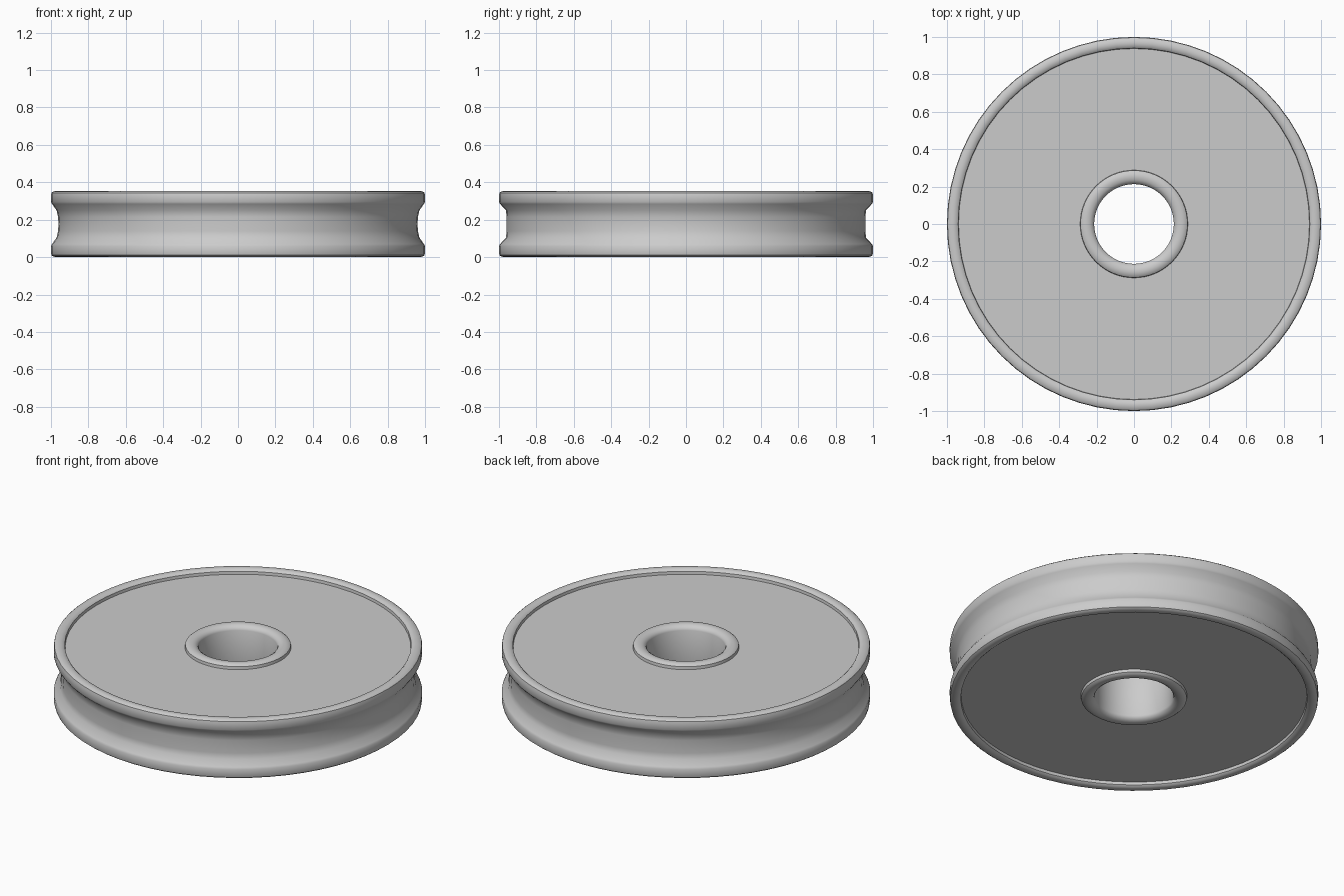
import bpy, bmesh, math

if "Cube" in bpy.data.objects:
    bpy.data.objects.remove(bpy.data.objects["Cube"])

SEG = 64
H = 0.354
MID = H / 2

# Upper half profile (radius, height): bore, hub ring, recessed web, rim, groove shoulder
upper = [(0.213, MID), (0.213, 0.327), (0.219, 0.340), (0.235, 0.351), (0.255, H),
         (0.275, 0.351), (0.286, 0.342), (0.288, 0.325),
         (0.938, 0.325), (0.940, 0.342), (0.950, 0.351), (0.968, H),
         (0.988, 0.351), (0.997, 0.344), (1.0, 0.330), (1.0, 0.295), (0.994, 0.284),
         (0.962, 0.250), (0.960, 0.215), (0.960, MID)]
# Mirror for the lower half, giving a closed section
lower = [(r, H - z) for r, z in reversed(upper[1:-1])]
profile = upper + lower


def revolve(name, section):
    bm = bmesh.new()
    rings = []
    for i in range(SEG):
        a = 2 * math.pi * i / SEG
        side = math.cos(a) ** 2
        ring = []
        for r, z in section:
            # groove shoulders are softer towards the left and right sides
            if r == 0.962:
                r += 0.008 * side
            elif r == 0.960 and abs(z - MID) > 0.01:
                r += 0.002 * side
            ring.append(bm.verts.new((r * math.cos(a), r * math.sin(a), z)))
        rings.append(ring)
    n = len(section)
    for i in range(SEG):
        p, q = rings[i], rings[(i + 1) % SEG]
        for j in range(n):
            k = (j + 1) % n
            bm.faces.new((p[j], q[j], q[k], p[k]))
    bmesh.ops.recalc_face_normals(bm, faces=bm.faces)
    mesh = bpy.data.meshes.new(name)
    bm.to_mesh(mesh)
    bm.free()
    obj = bpy.data.objects.new(name, mesh)
    bpy.context.collection.objects.link(obj)
    return obj


# Grooved wheel with bore
wheel = revolve("pulley_wheel", profile)
bpy.context.view_layer.objects.active = wheel
wheel.select_set(True)
bpy.ops.object.shade_smooth_by_angle(angle=math.radians(40))
